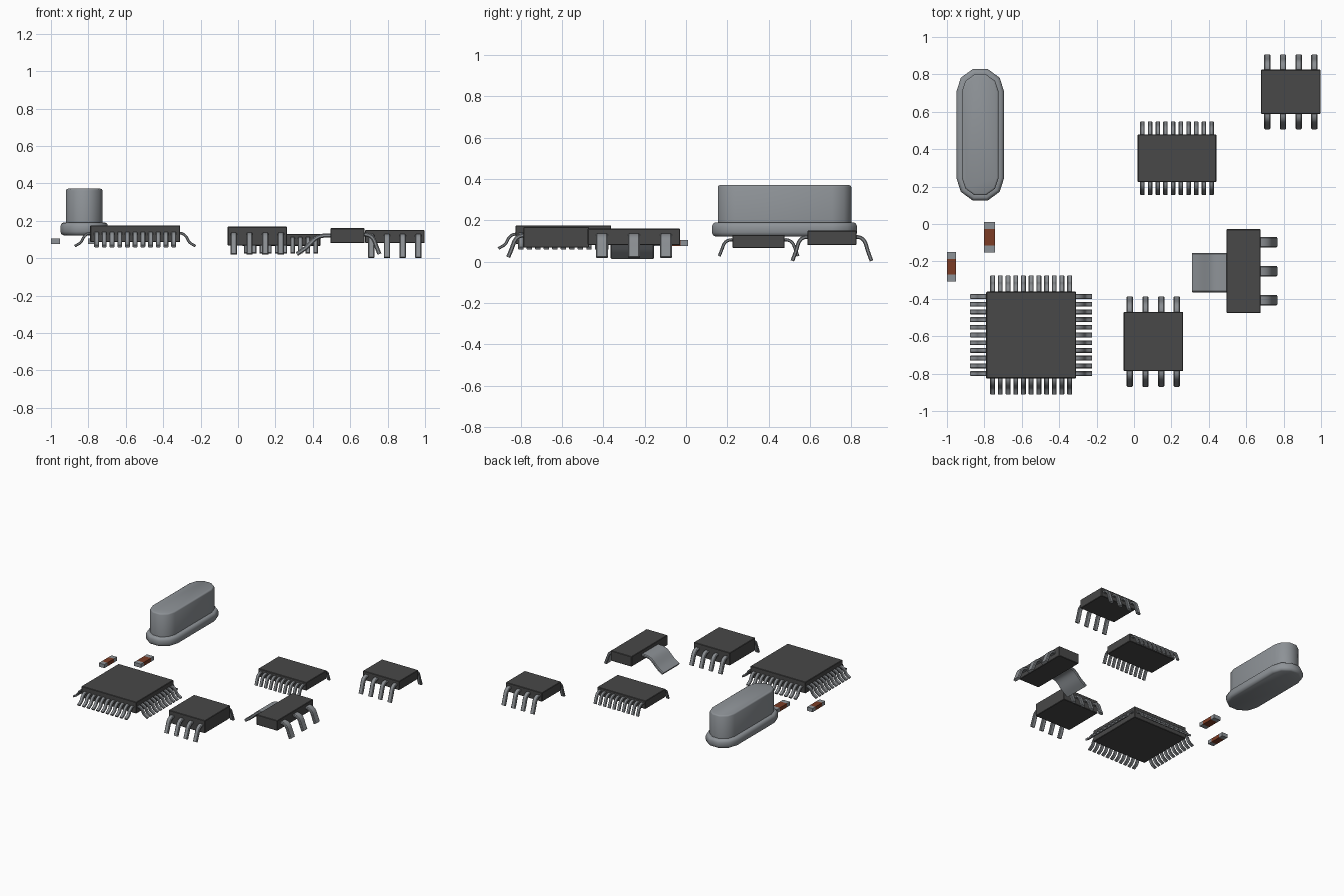
import bpy, bmesh, math
from mathutils import Vector

if "Cube" in bpy.data.objects:
    bpy.data.objects.remove(bpy.data.objects["Cube"])


def material(name, rgb):
    m = bpy.data.materials.new(name)
    m.diffuse_color = (*rgb, 1)
    m.use_nodes = True
    m.node_tree.nodes["Principled BSDF"].inputs["Base Color"].default_value = m.diffuse_color
    return m


BLACK = material("black plastic", (0.065, 0.065, 0.065))
STEEL = material("can steel", (0.27, 0.29, 0.31))
LEAD = material("lead metal", (0.25, 0.265, 0.28))
BROWN = material("brown ceramic", (0.2, 0.045, 0.018))


def finish(bm, name, mat, angle=40):
    bmesh.ops.recalc_face_normals(bm, faces=bm.faces)
    me = bpy.data.meshes.new(name)
    bm.to_mesh(me)
    bm.free()
    me.materials.append(mat)
    for p in me.polygons:
        p.use_smooth = True
    me.set_sharp_from_angle(angle=math.radians(angle))
    ob = bpy.data.objects.new(name, me)
    bpy.context.collection.objects.link(ob)
    return ob


def box(name, x, y, z, mat, bevel=0.0):
    bm = bmesh.new()
    bmesh.ops.create_cube(bm, size=1)
    for v in bm.verts:
        v.co = [(r[0] + r[1]) / 2 + c * (r[1] - r[0]) for c, r in zip(v.co, (x, y, z))]
    if bevel:
        bmesh.ops.bevel(bm, geom=bm.edges[:], offset=bevel, segments=1, affect='EDGES')
    return finish(bm, name, mat, 20)


def smooth_path(pts, n=4):
    """Catmull-Rom curve through the (distance, height) points."""
    p = [Vector(q) for q in pts]
    p = [2 * p[0] - p[1]] + p + [2 * p[-1] - p[-2]]
    out = []
    for a, b, c, d in zip(p, p[1:], p[2:], p[3:]):
        for i in range(n):
            t = i / n
            out.append(0.5 * (2 * b + (c - a) * t + (2 * a - 5 * b + 4 * c - d) * t * t
                              + (3 * b - a - 3 * c + d) * t ** 3))
    return out + [p[-2]]


def ribbon(bm, path, origin, direction, width, thick):
    """Bent lead: a chamfered strip swept along the path, outward from origin."""
    o, d = Vector((*origin, 0)), Vector((*direction, 0))
    side = Vector((-d.y, d.x, 0))
    w, t, c = width / 2, thick / 2, thick * 0.25
    section = [(-w, -t + c), (-w + c, -t), (w - c, -t), (w, -t + c),
               (w, t - c), (w - c, t), (-w + c, t), (-w, t - c)]
    rings = []
    for i, p in enumerate(path):
        tan = (path[min(i + 1, len(path) - 1)] - path[max(i - 1, 0)]).normalized()
        nor = Vector((-tan.y, tan.x))
        rings.append([bm.verts.new(o + side * s + d * (p.x + nor.x * h)
                                   + Vector((0, 0, p.y + nor.y * h))) for s, h in section])
    for a, b in zip(rings, rings[1:]):
        for i in range(8):
            j = (i + 1) % 8
            bm.faces.new((a[i], a[j], b[j], b[i]))
    bm.faces.new(rings[0])
    bm.faces.new(rings[-1])


def lead_row(bm, path, centre, direction, count, pitch, width, thick):
    for i in range(count):
        k = (i - (count - 1) / 2) * pitch
        ribbon(bm, path, (centre[0] - direction[1] * k, centre[1] + direction[0] * k),
               direction, width, thick)


def chip(name, x, y, z, pts, count, pitch, width, thick, four_sided=False):
    box(name + "_body", x, y, z, BLACK, 0.003)
    cx, cy = sum(x) / 2, sum(y) / 2
    path = smooth_path(pts)
    bm = bmesh.new()
    rows = [((cx, y[0]), (0, -1)), ((cx, y[1]), (0, 1))]
    if four_sided:
        rows += [((x[0], cy), (-1, 0)), ((x[1], cy), (1, 0))]
    for centre, direction in rows:
        lead_row(bm, path, centre, direction, count, pitch, width, thick)
    finish(bm, name + "_leads", LEAD)


# Square chip with leads on all four sides
chip("square_chip", (-0.79, -0.31), (-0.825, -0.362), (0.085, 0.175),
     [(-0.02, 0.132), (0.01, 0.132), (0.033, 0.115), (0.05, 0.085), (0.083, 0.064)],
     11, 0.0412, 0.026, 0.014, True)

# Front eight-lead chip
chip("front_chip", (-0.055, 0.262), (-0.787, -0.47), (0.068, 0.168),
     [(-0.02, 0.125), (0.015, 0.125), (0.04, 0.105), (0.058, 0.06), (0.074, 0.022)],
     4, 0.084, 0.034, 0.02)

# Back eight-lead chip
chip("back_chip", (0.68, 0.997), (0.588, 0.825), (0.08, 0.15),
     [(-0.02, 0.118), (0.015, 0.118), (0.04, 0.098), (0.056, 0.05), (0.073, 0.004)],
     4, 0.084, 0.034, 0.018)

# Twenty-lead chip
chip("twenty_lead_chip", (0.02, 0.44), (0.225, 0.478), (0.066, 0.13),
     [(-0.02, 0.105), (0.015, 0.105), (0.038, 0.09), (0.052, 0.058), (0.064, 0.027)],
     10, 0.0411, 0.024, 0.015)

# Regulator: body, three leads and a wide bent tab
box("regulator_body", (0.495, 0.677), (-0.476, -0.028), (0.08, 0.16), BLACK, 0.003)
bm = bmesh.new()
lead_row(bm, smooth_path([(-0.02, 0.125), (0.018, 0.124), (0.045, 0.105),
                          (0.062, 0.065), (0.079, 0.022)]),
         (0.677, -0.252), (1, 0), 3, 0.155, 0.057, 0.022)
finish(bm, "regulator_leads", LEAD)
bm = bmesh.new()
ribbon(bm, smooth_path([(-0.02, 0.122), (0.04, 0.12), (0.08, 0.105), (0.13, 0.057), (0.18, 0.022)]),
       (0.495, -0.26), (-1, 0), 0.21, 0.022)
finish(bm, "regulator_tab", STEEL)

# Two small resistors: brown middle, metal end caps
for name, x, y0, y1, cap in (("inner_resistor", (-0.802, -0.742), -0.152, 0.01, 0.036),
                             ("outer_resistor", (-1.0, -0.952), -0.307, -0.15, 0.037)):
    z = (0.075, 0.104)
    box(name + "_middle", x, (y0 + cap, y1 - cap), z, BROWN)
    box(name + "_front_cap", x, (y0, y0 + cap), z, STEEL)
    box(name + "_back_cap", x, (y1 - cap, y1), z, STEEL)

# Crystal can: stadium-shaped rings stacked from flange to lid
bm = bmesh.new()
rings = []
for r, z in ((0.110, 0.122), (0.122, 0.128), (0.128, 0.142), (0.128, 0.170), (0.122, 0.184),
             (0.112, 0.190), (0.098, 0.190), (0.098, 0.362), (0.095, 0.368), (0.088, 0.371)):
    ring = []
    for end in (0, 1):
        for i in range(6):
            a = math.pi * (end + i / 5)
            ring.append(bm.verts.new((-0.822 + r * math.cos(a),
                                      0.477 + (0.23 if end == 0 else -0.23) + r * math.sin(a), z)))
    rings.append(ring)
for a, b in zip(rings, rings[1:]):
    for i in range(12):
        j = (i + 1) % 12
        bm.faces.new((a[i], a[j], b[j], b[i]))
bm.faces.new(rings[0])
bm.faces.new(rings[-1])
finish(bm, "crystal_can", STEEL, 45)
